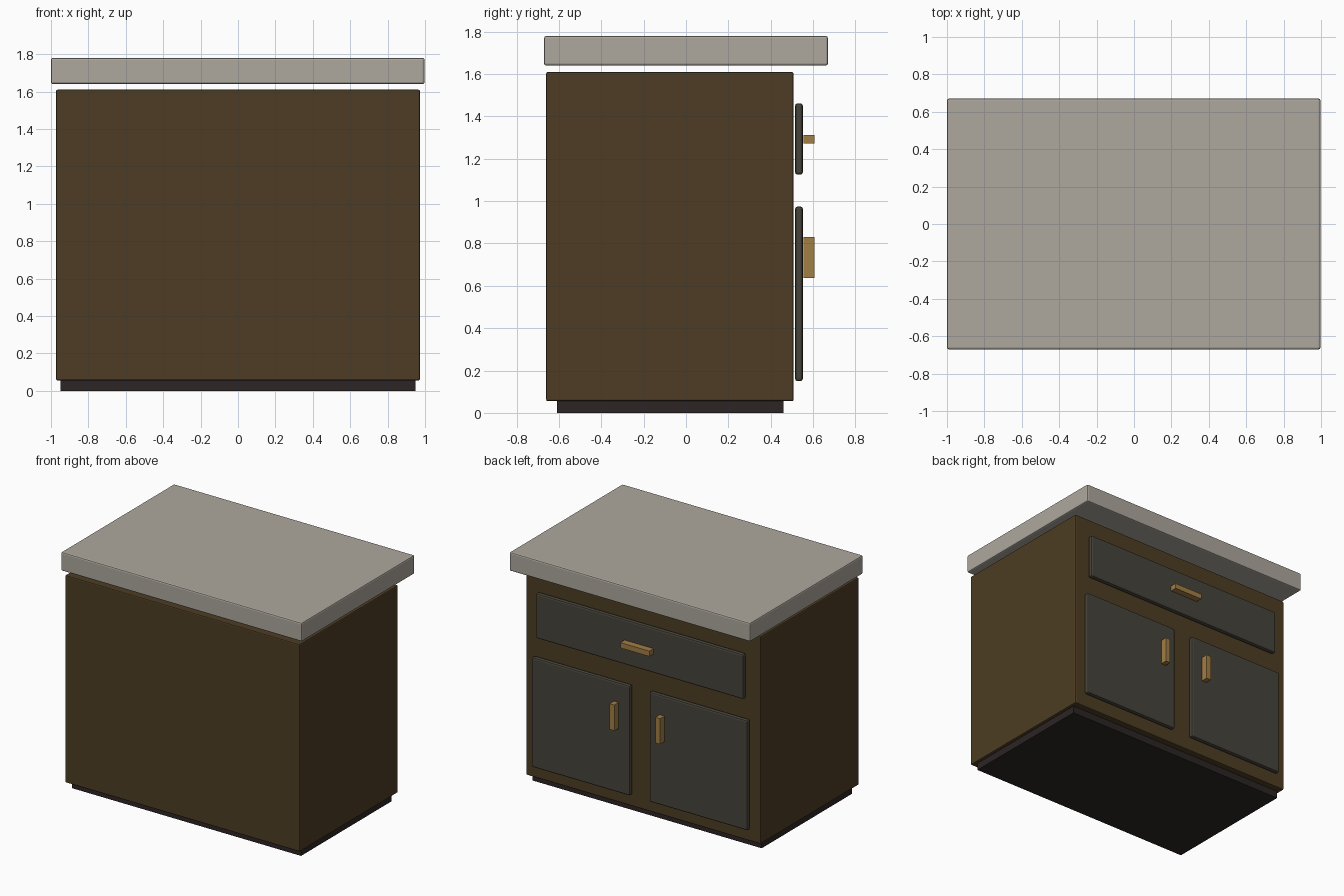
import bpy
import bmesh
from mathutils import Vector

cube = bpy.data.objects.get("Cube")
if cube:
    bpy.data.objects.remove(cube, do_unlink=True)


def material(name, r, g, b):
    mat = bpy.data.materials.new(name)
    mat.use_nodes = True
    mat.diffuse_color = (r, g, b, 1)
    bsdf = mat.node_tree.nodes["Principled BSDF"]
    bsdf.inputs["Base Color"].default_value = (r, g, b, 1)
    bsdf.inputs["Roughness"].default_value = 0.6
    return mat


stone = material("pale stone", 0.42, 0.39, 0.34)
wood = material("dark brown wood", 0.075, 0.046, 0.017)
panel = material("charcoal panel", 0.062, 0.056, 0.043)
brass = material("brass", 0.36, 0.21, 0.06)
plinth = material("dark plinth", 0.026, 0.018, 0.018)


def box(name, x, y, z, mat, bevel=0.0):
    """Box from its (min, max) ranges, with optionally rounded edges."""
    low, high = (Vector(c) for c in zip(x, y, z))
    size, centre = high - low, (low + high) / 2
    bm = bmesh.new()
    bmesh.ops.create_cube(bm, size=1)
    bmesh.ops.scale(bm, vec=size, verts=bm.verts)
    mesh = bpy.data.meshes.new(name)
    bm.to_mesh(mesh)
    bm.free()
    mesh.materials.append(mat)
    obj = bpy.data.objects.new(name, mesh)
    obj.location = centre
    bpy.context.collection.objects.link(obj)
    if bevel:
        mod = obj.modifiers.new("rounded edges", 'BEVEL')
        mod.width = bevel
        mod.segments = 2
    return obj


# Carcass: plinth, cabinet and a slab floating just above it
box("plinth", (-0.95, 0.95), (-0.61, 0.46), (0, 0.06), plinth)
box("cabinet_body", (-0.973, 0.973), (-0.66, 0.508), (0.055, 1.61), wood, 0.008)
box("countertop", (-1, 0.997), (-0.67, 0.67), (1.64, 1.78), stone, 0.01)

# Drawer and doors on the back side
front = (0.515, 0.552)
pull = (0.556, 0.606)
box("drawer_front", (-0.86, 0.86), front, (1.125, 1.462), panel, 0.012)
box("drawer_handle", (-0.12, 0.12), pull, (1.272, 1.312), brass)
for side, s in (("left", 1), ("right", -1)):
    door_x = sorted((s * 0.08, s * 0.895))
    handle_x = sorted((s * 0.17, s * 0.21))
    box(side + "_door", door_x, front, (0.15, 0.975), panel, 0.012)
    box(side + "_door_handle", handle_x, pull, (0.637, 0.83), brass)
